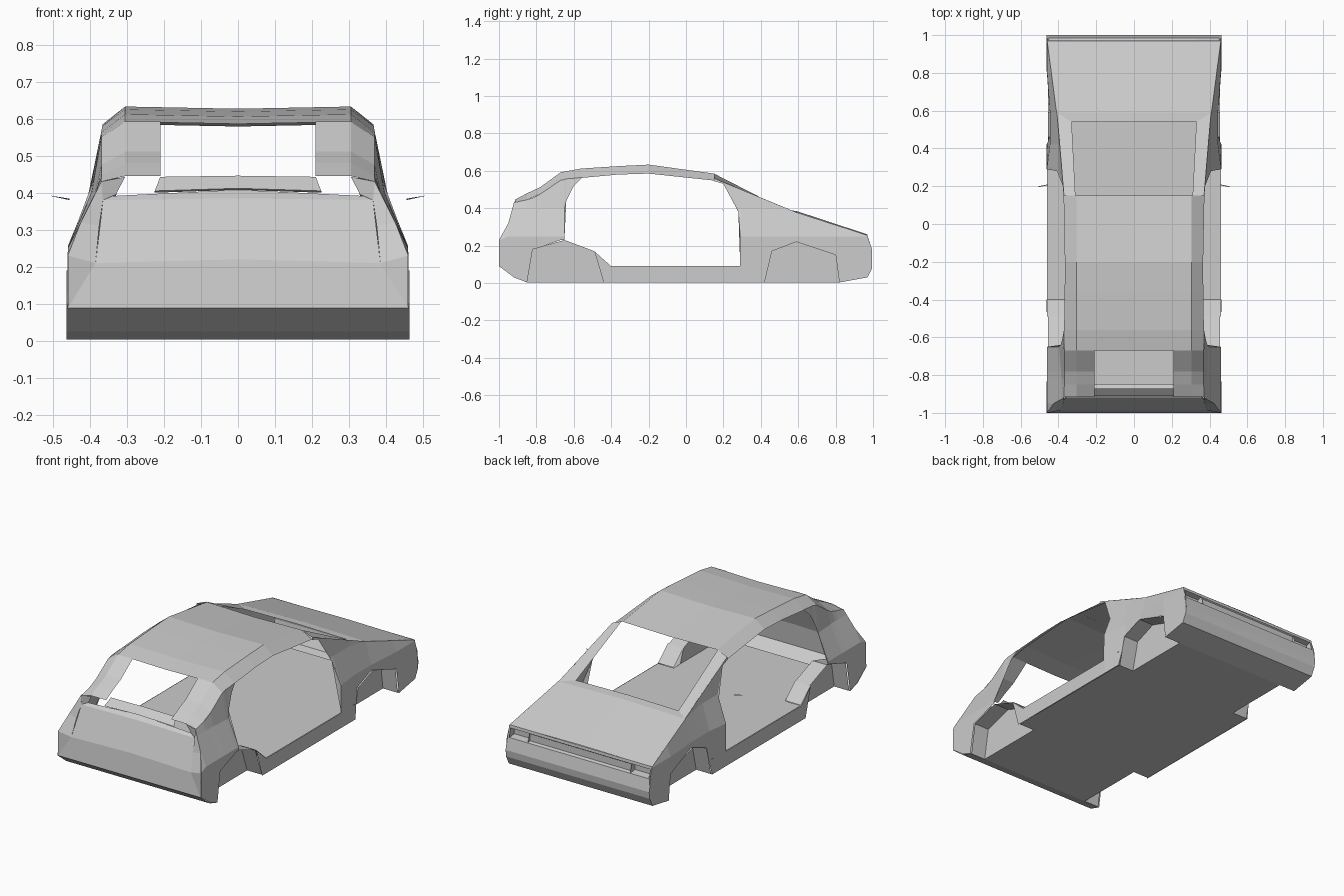
import bpy, bmesh


def lerp_table(pts, z):
    for (z0, x0), (z1, x1) in zip(pts, pts[1:]):
        if z <= z1:
            return x0 + (x1 - x0) * (z - z0) / (z1 - z0)
    return pts[-1][1]


def side_x(z, y=0):
    """Half width of the body at height z; the tail leans in more, the fender is waisted."""
    if y < -.6:
        tail = lerp_table([(0, .463), (.25, .46), (.43, .37), (.6, .36)], z)
        mid = lerp_table([(0, .463), (.25, .46), (.40, .40), (.59, .365), (.7, .35)], z)
        t = min(1, (-.6 - y) / .2)
        return mid + (tail - mid) * t
    x = lerp_table([(0, .463), (.25, .46), (.40, .40), (.59, .365), (.7, .35)], z)
    if .4 < y < .7 and .1 < z < .3:
        x -= .015
    return x


def strip(name, *sheets):
    """Quad sheets from rows of (x, y, z) points, mirrored across x."""
    bm = bmesh.new()
    for rows in sheets:
        grid = [[bm.verts.new(p) for p in r] for r in rows]
        for r0, r1 in zip(grid, grid[1:]):
            for i in range(len(r0) - 1):
                bm.faces.new((r0[i], r0[i + 1], r1[i + 1], r1[i]))
    bmesh.ops.remove_doubles(bm, verts=bm.verts, dist=1e-4)
    bmesh.ops.dissolve_degenerate(bm, edges=bm.edges, dist=1e-4)
    bmesh.ops.recalc_face_normals(bm, faces=bm.faces)
    me = bpy.data.meshes.new(name)
    bm.to_mesh(me)
    bm.free()
    ob = bpy.data.objects.new(name, me)
    bpy.context.collection.objects.link(ob)
    mod = ob.modifiers.new("Mirror", 'MIRROR')
    mod.use_clip = True
    return ob


def span(x0, x1, profile):
    """Sheet of constant width following a (y, z) profile."""
    return [[(x0, y, z), (x1, y, z)] for y, z in profile]


def side(cols):
    """Side panel from (y, bottom, top) columns, bent at the waist."""
    rows = []
    for y, b, t in cols:
        mids = [min(max(m, b), t) for m in (.25, .40)]
        rows.append([(side_x(z, y), y, z) for z in (b, *mids, t)])
    return rows


# Side panels
strip("front_fender", side([
    (.995, .08, .18), (.97, .03, .255), (.82, .003, .304), (.80, .15, .31),
    (.59, .22, .378), (.46, .17, .432), (.42, .003, .448), (.30, .003, .498),
    (.29, .09, .502), (.28, .38, .506), (.20, .53, .539), (.15, .545, .56)]))
strip("rear_quarter", side([
    (-.56, .56, .565), (-.60, .52, .56), (-.64, .44, .557), (-.65, .23, .553),
    (-.67, .23, .55), (-.78, .19, .475), (-.82, .18, .455), (-.85, .003, .445),
    (-.92, .03, .43), (-.95, .053, .32), (-1, .09, .23)]),
    side([(-.40, .003, .09), (-.44, .003, .125), (-.49, .17, .17)]))
strip("sill", side([(.30, .003, .09), (-.40, .003, .09)]))

# Hood and windshield pillars
strip("hood", [[(0, .97, .26), (.46, .97, .255)],
               [(0, .59, .385), (.41, .59, .378)],
               [(0, .54, .39), (.33, .54, .385)]])
strip("windshield_pillar", [[(.33, .54, .385), (.408, .59, .378)],
                            [(.31, .15, .585), (side_x(.56), .15, .56)]])

# Roof with rounded rails, then the rear pillars beside the open hatch window
roof = [(.15, .585, .548), (-.2, .633, .585), (-.36, .625, .58),
        (-.56, .612, .562), (-.67, .592, .55)]
strip("roof", [[(0, y, z - .006), (.305, y, z), (side_x(c, y), y, c)] for y, z, c in roof])
pillar = [(-.67, .592, .55), (-.78, .512, .475), (-.85, .48, .445), (-.915, .445, .43)]
strip("rear_pillar", [[(.21, y, z), (.305, y, z), (side_x(c, y), y, c)] for y, z, c in pillar])

# Nose: bumper, centre panel and headlight pockets
strip("nose_bumper", span(0, .463, [(.82, .003), (.97, .03), (.995, .08), (1, .12), (.985, .19)]),
      span(0, .46, [(.972, .24), (.97, .257)]))
strip("nose_panel", span(0, .33, [(.985, .19), (.965, .195), (.965, .235), (.972, .24)]))
strip("headlight_pocket", span(.33, .45, [(.985, .19), (.94, .195), (.94, .235), (.972, .24)]),
      [[(.33, .985, .19), (.33, .94, .195)], [(.33, .972, .24), (.33, .94, .235)]],
      span(.45, .46, [(.985, .19), (.972, .24)]))

# Tail: bumper, hatch panel, corners, ledge and light openings
strip("tail_bumper", span(0, .463, [(-.85, .003), (-.92, .025), (-1, .088)]))
strip("hatch_panel", [[(0, -1, .088), (.463, -1, .088)],
                      [(0, -.985, .22), (.385, -.985, .21)],
                      [(0, -.92, .385), (.365, -.92, .38)]])
strip("tail_corner", [[(.46, -1, .088), (.46, -1, .088)],
                      [(.385, -.985, .21), (.46, -1, .23)],
                      [(.375, -.95, .31), (side_x(.32, -.95), -.95, .32)],
                      [(.365, -.92, .38), (side_x(.43, -.92), -.92, .43)]])
strip("tail_ledge", [[(0, -.92, .385), (.365, -.92, .38)],
                     [(0, -.90, .408), (.365, -.90, .39)]])
strip("window_sill", [[(0, -.90, .408), (.225, -.90, .40)],
                      [(0, -.91, .412), (.225, -.91, .405)],
                      [(0, -.87, .446), (.21, -.87, .443)]])
strip("light_frame", [[(.33, -.905, .395), (.365, -.92, .38)],
                      [(.305, -.912, .443), (side_x(.43, -.92), -.918, .43)]])

# Underside and cabin floor
bands = [(.82, .42, .36), (.42, -.43, .46), (-.43, -.85, .36)]
strip("underside", *[span(0, w, [(a, .003), (b, .003)]) for a, b, w in bands])
strip("cabin_floor", span(0, .46, [(.42, .09), (-.40, .09)]),
      span(0, .36, [(.80, .09), (.42, .09)]),
      span(0, .36, [(-.40, .09), (-.85, .09)]))

# Wheel wells: arch profile run inward, closed by an inner wall
arches = {"front": [(.82, .003), (.80, .15), (.59, .22), (.46, .17), (.42, .003)],
          "rear": [(-.43, .003), (-.49, .17), (-.65, .23), (-.82, .18), (-.85, .003)]}
for label, arch in arches.items():
    strip(label + "_wheel_well", span(.36, .455, arch),
          [[(.36, y, .003), (.36, y, z)] for y, z in arch])
strip("rear_well_slope", span(.36, .46, [(-.49, .172), (-.40, .092)]))

# Small side mirror stubs
strip("side_mirror", [[(.455, .21, .38), (.455, .205, .384)], [(.505, .20, .391), (.505, .195, .392)]])
